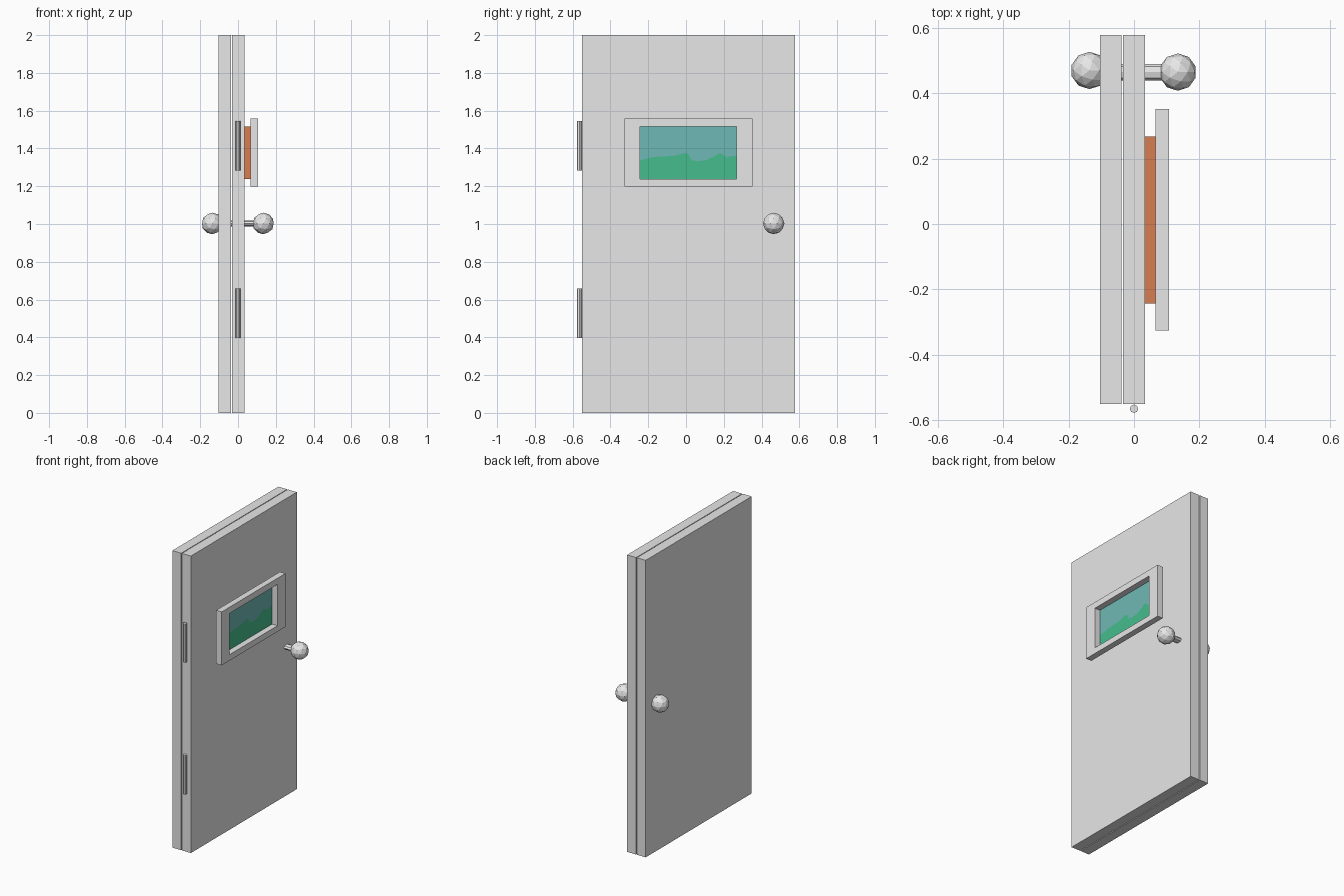
import bpy, bmesh
from math import pi
from mathutils import Matrix

if "Cube" in bpy.data.objects:
    bpy.data.objects.remove(bpy.data.objects["Cube"])


def material(name, rgb):
    m = bpy.data.materials.new(name)
    m.diffuse_color = (*rgb, 1)
    m.use_nodes = True
    m.node_tree.nodes["Principled BSDF"].inputs["Base Color"].default_value = m.diffuse_color
    return m


GREY = material("light grey", (0.8, 0.8, 0.8))
ORANGE = material("orange brown", (0.68, 0.205, 0.083))
SKY = material("sky teal", (0.159, 0.485, 0.462))
GREEN = material("hill green", (0.06, 0.503, 0.266))


def finish(name, bm, *mats):
    me = bpy.data.meshes.new(name)
    bm.to_mesh(me)
    bm.free()
    for m in mats:
        me.materials.append(m)
    ob = bpy.data.objects.new(name, me)
    bpy.context.collection.objects.link(ob)
    return ob


def add_box(bm, x0, x1, y0, y1, z0, z1):
    mat = (Matrix.Translation(((x0 + x1) / 2, (y0 + y1) / 2, (z0 + z1) / 2))
           @ Matrix.Diagonal((x1 - x0, y1 - y0, z1 - z0, 1)))
    bmesh.ops.create_cube(bm, size=1, matrix=mat)


def add_rod(bm, length, mat, radius, sides):
    bmesh.ops.create_cone(bm, cap_ends=True, segments=sides, radius1=radius,
                          radius2=radius, depth=length, matrix=mat)


# Two door slabs
for name, x0, x1 in (("door_back_slab", -0.104, -0.038), ("door_front_slab", -0.033, 0.034)):
    bm = bmesh.new()
    add_box(bm, x0, x1, -0.55, 0.577, 0, 2)
    finish(name, bm, GREY)

# Hinge pins
for name, z0, z1 in (("lower_hinge", 0.397, 0.658), ("upper_hinge", 1.284, 1.545)):
    bm = bmesh.new()
    add_rod(bm, z1 - z0, Matrix.Translation((0, -0.5645, (z0 + z1) / 2)), 0.0127, 8)
    finish(name, bm, GREY)

# Oval spindle through the door, with a faceted knob at each end
bm = bmesh.new()
add_rod(bm, 0.26, Matrix.Translation((0, 0.464, 1.003)) @ Matrix.Diagonal((1, 1, 0.6, 1))
        @ Matrix.Rotation(pi / 2, 4, 'Y'), 0.025, 8)
finish("knob_spindle", bm, GREY)
for name, x, y in (("inner_knob", 0.134, 0.464), ("outer_knob", -0.136, 0.469)):
    bm = bmesh.new()
    bmesh.ops.create_icosphere(bm, subdivisions=2, radius=0.057,
                               matrix=Matrix.Translation((x, y, 1.003)))
    finish(name, bm, GREY)

# Picture block: open box whose front is split into sky and hills
Y0, Y1, Z0, Z1, XF = -0.243, 0.268, 1.238, 1.516, 0.066
bm = bmesh.new()
add_box(bm, 0.034, XF, Y0, Y1, Z0, Z1)
front = max(bm.faces, key=lambda f: f.calc_center_median().x)
bmesh.ops.delete(bm, geom=[front], context='FACES_ONLY')
ridge = [(Y0, 1.338), (-0.17, 1.355), (-0.06, 1.361), (0.0, 1.377), (0.015, 1.368),
         (0.03, 1.338), (0.06, 1.333), (0.1, 1.336), (0.15, 1.358), (0.18, 1.377),
         (0.215, 1.353), (0.24, 1.36), (Y1, 1.36)]
for (ya, za), (yb, zb) in zip(ridge, ridge[1:]):
    for quad, index in (([(ya, Z0), (yb, Z0), (yb, zb), (ya, za)], 2),
                        ([(ya, za), (yb, zb), (yb, Z1), (ya, Z1)], 1)):
        bm.faces.new([bm.verts.new((XF, y, z)) for y, z in quad]).material_index = index
bmesh.ops.remove_doubles(bm, verts=bm.verts, dist=1e-5)
finish("landscape_picture", bm, ORANGE, SKY, GREEN)

# Frame around the picture: two matching loops bridged on all sides
bm = bmesh.new()


def loop(x, y0, y1, z0, z1):
    return [bm.verts.new((x, y, z)) for y, z in ((y0, z0), (y1, z0), (y1, z1), (y0, z1))]


outer, inner = (-0.326, 0.351, 1.198, 1.558), (Y0, Y1, Z0, Z1)
rings = [loop(XF, *outer), loop(0.107, *outer), loop(0.107, *inner), loop(XF, *inner)]
for a, b in zip(rings, rings[1:] + rings[:1]):
    for i in range(4):
        j = (i + 1) % 4
        bm.faces.new((a[i], a[j], b[j], b[i]))
bmesh.ops.recalc_face_normals(bm, faces=bm.faces)
finish("picture_frame", bm, GREY)
